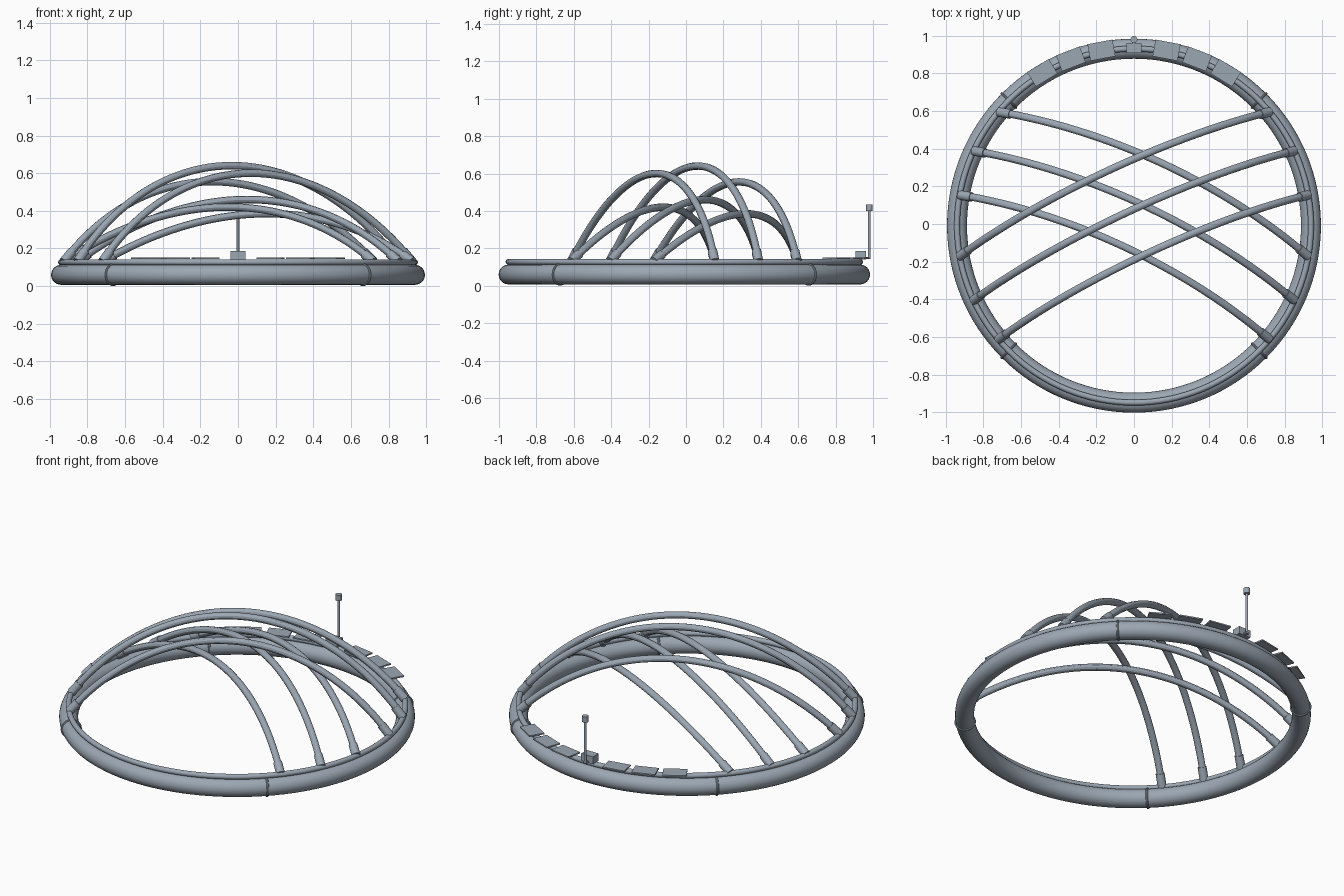
import bpy
from math import sin, cos, pi, radians
from mathutils import Vector

cube = bpy.data.objects.get("Cube")
if cube:
    bpy.data.objects.remove(cube, do_unlink=True)

# Single blue-grey metal colour
metal = bpy.data.materials.new("blue grey metal")
metal.use_nodes = True
colour = (0.33, 0.385, 0.45, 1)
metal.diffuse_color = colour
metal.node_tree.nodes["Principled BSDF"].inputs["Base Color"].default_value = colour

CENTRE = Vector((0, -0.009, 0))
RADIUS = 0.94


def on_ring(angle, z):
    """Point on the ring, angle in degrees from +x."""
    a = radians(angle)
    return CENTRE + Vector((RADIUS * cos(a), RADIUS * sin(a), z))


def finish(name, smooth=True):
    obj = bpy.context.object
    obj.name = name
    obj.data.materials.clear()
    obj.data.materials.append(metal)
    if smooth:
        bpy.ops.object.shade_smooth_by_angle()
    return obj


def torus(name, location, major, minor, rotation=(0, 0, 0), segments=128, sides=24):
    bpy.ops.mesh.primitive_torus_add(location=location, rotation=rotation,
                                     major_radius=major, minor_radius=minor,
                                     major_segments=segments, minor_segments=sides)
    return finish(name)


def box(name, location, size, turn=0):
    bpy.ops.mesh.primitive_cube_add(size=1, location=location, rotation=(0, 0, turn))
    bpy.context.object.scale = size
    return finish(name, False)


def rod(name, start, end, radius):
    axis = end - start
    bpy.ops.mesh.primitive_cylinder_add(
        vertices=20, radius=radius, depth=axis.length, location=(start + end) / 2,
        rotation=axis.to_track_quat('Z', 'Y').to_euler())
    return finish(name)


def tube(name, points, radius):
    curve = bpy.data.curves.new(name, 'CURVE')
    curve.dimensions = '3D'
    curve.bevel_depth = radius
    curve.bevel_resolution = 4
    curve.use_fill_caps = True
    spline = curve.splines.new('POLY')
    spline.points.add(len(points) - 1)
    for target, p in zip(spline.points, points):
        target.co = (*p, 1)
    obj = bpy.data.objects.new(name, curve)
    bpy.context.collection.objects.link(obj)
    bpy.ops.object.select_all(action='DESELECT')
    obj.select_set(True)
    bpy.context.view_layer.objects.active = obj
    bpy.ops.object.convert(target='MESH')
    return finish(name)


# Floating ring, the rail on top of it, and the joint bands
torus("main_ring", CENTRE + Vector((0, 0, 0.06)), RADIUS, 0.053)
torus("top_rail", CENTRE + Vector((0, 0, 0.127)), RADIUS, 0.0155, sides=16)
for i in range(4):
    angle = 45 + 90 * i
    torus(f"joint_band_{i + 1}", on_ring(angle, 0.06), 0.053, 0.007,
          (pi / 2, 0, radians(angle)), 32, 10)


# Crossing arches: each leans towards the back
def arch(name, start_angle, end_angle, top, lean, steps=48):
    start, end = on_ring(start_angle, 0.13), on_ring(end_angle, 0.13)
    chord = end - start
    side = Vector((-chord.y, chord.x, 0)).normalized()
    if side.y < 0:
        side.negate()
    rise = side * lean + Vector((0, 0, top - 0.13))
    # Circular arc through both feet and the apex
    half, height = chord.length / 2, rise.length
    big = (half ** 2 + height ** 2) / (2 * height)
    points = []
    for i in range(steps + 1):
        u = -cos(pi * i / steps) * 0.3 + (2 * i / steps - 1) * 0.7
        arc = ((big ** 2 - (u * half) ** 2) ** 0.5 - big + height) / height
        s = 0.6 * arc + 0.4 * (1 - u * u)
        points.append(start + chord * (u + 1) / 2 + rise * s)
    tube(name, points, 0.02)
    # Socket at each foot
    for label, foot, nxt in (("start", points[0], points[3]), ("end", points[-1], points[-4])):
        rod(f"{name}_{label}_socket", foot, foot + (nxt - foot).normalized() * 0.075, 0.025)


for i, (back, front, tall, low) in enumerate(((40, 10, 0.555, 0.385),
                                              (25, 25, 0.64, 0.46),
                                              (10, 40, 0.6, 0.42))):
    arch(f"tall_arch_{i + 1}", back, 180 + front, tall, 0.08)
    arch(f"low_arch_{i + 1}", 180 - back, -front, low, 0.12)

# Flat panels along the back of the rail
for side, label in ((1, "left"), (-1, "right")):
    for i in range(3):
        offset = side * (10.6 + 10.3 * i)
        box(f"{label}_panel_{i + 1}", on_ring(90 - offset, 0.147) + Vector((0, 0.008, 0)),
            (0.135, 0.09, 0.008), radians(-offset))

# Control box and mast at the back
box("control_box", (0, 0.935, 0.163), (0.08, 0.055, 0.045))
box("mast_bracket", (0, 0.965, 0.148), (0.02, 0.04, 0.01))
rod("mast", Vector((0, 0.98, 0.143)), Vector((0, 0.98, 0.41)), 0.007)
rod("mast_lamp", Vector((0, 0.98, 0.4)), Vector((0, 0.98, 0.435)), 0.018)
